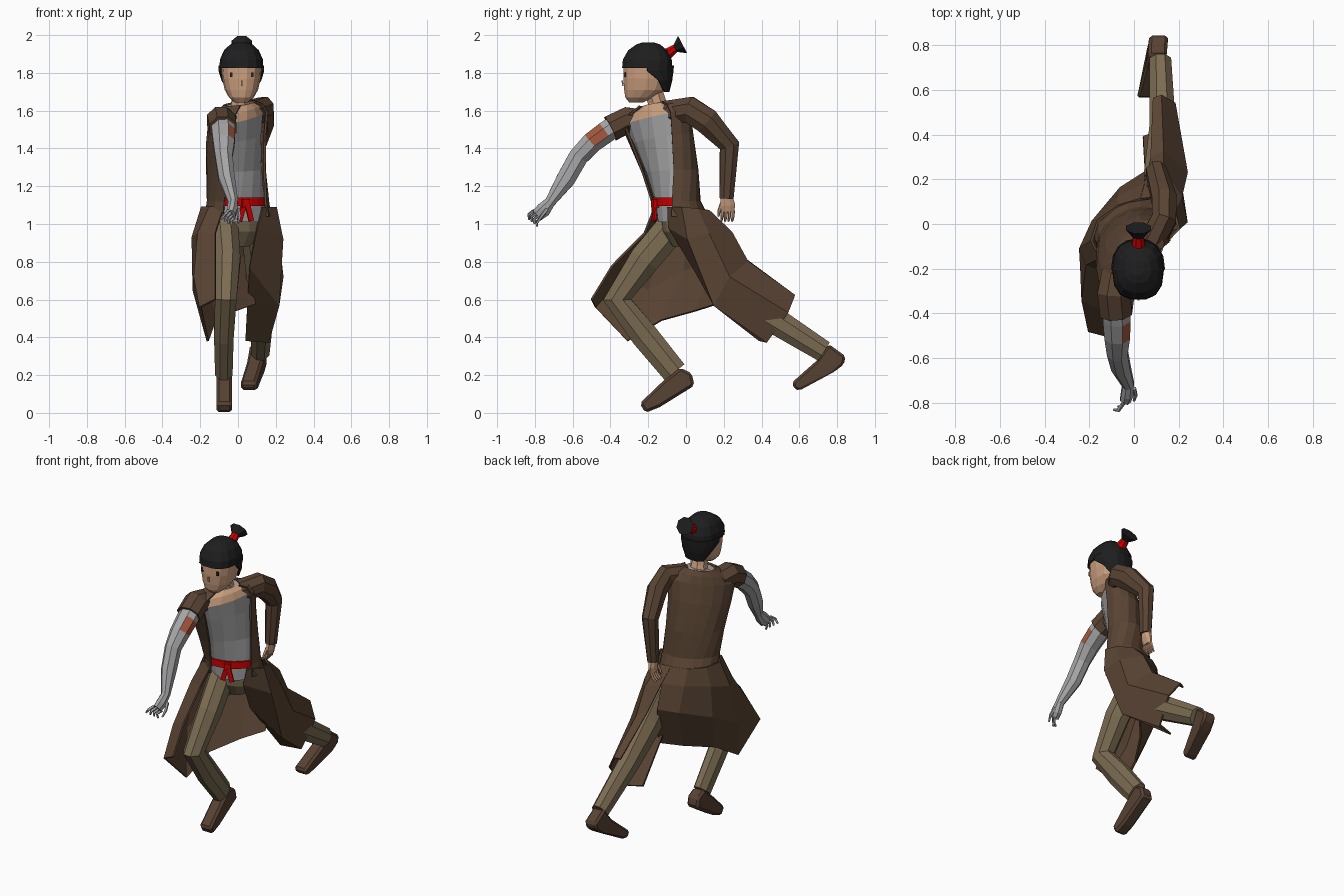
import bpy, bmesh, math
from mathutils import Vector


def material(name, rgb):
    m = bpy.data.materials.new(name)
    m.diffuse_color = (*rgb, 1)
    return m


COAT = material("coat brown", (0.100, 0.057, 0.033))
BOOT = material("boot brown", (0.095, 0.054, 0.033))
PANTS = material("olive trousers", (0.200, 0.150, 0.085))
GREY = material("grey cloth", (0.38, 0.38, 0.39))
SKIN = material("skin", (0.60, 0.35, 0.21))
HAIR = material("black hair", (0.013, 0.013, 0.014))
RED = material("red ribbon", (0.60, 0.0, 0.0))
PATCH = material("rust patch", (0.38, 0.10, 0.05))
EYE = material("dark eye", (0.03, 0.015, 0.01))


def loft(name, rings, mats, closed=True, caps=True, thick=0, rule=None):
    """Skin a list of point rings; optional caps, thickness and colour rule."""
    bm = bmesh.new()
    rows = [[bm.verts.new(p) for p in r] for r in rings]
    n = len(rows[0])
    for a, b in zip(rows, rows[1:]):
        for i in range(n if closed else n - 1):
            j = (i + 1) % n
            bm.faces.new((a[i], a[j], b[j], b[i]))
    if closed and caps:
        bm.faces.new(rows[0])
        bm.faces.new(rows[-1])
    bm.faces.index_update()
    bmesh.ops.recalc_face_normals(bm, faces=bm.faces)
    if rule:
        for f in bm.faces:
            f.material_index = rule(f)
    me = bpy.data.meshes.new(name)
    bm.to_mesh(me)
    bm.free()
    ob = bpy.data.objects.new(name, me)
    bpy.context.collection.objects.link(ob)
    for m in mats if isinstance(mats, list) else [mats]:
        me.materials.append(m)
    if thick:
        s = ob.modifiers.new("thickness", 'SOLIDIFY')
        s.thickness, s.offset = thick, 0
    return ob


def oval(z, cx, cy, a, b, twist=0, tilt=0, t0=0, t1=360, n=14, grow=0, square=1):
    """Horizontal oval turned by twist; angle 90 is its front; square < 1 is boxier."""
    tw, out = math.radians(twist), []
    steps = n if t1 - t0 == 360 else n - 1
    for i in range(n):
        t = math.radians(t0 + (t1 - t0) * i / steps)
        c, s = (math.copysign(abs(k) ** square, k) for k in (math.cos(t), math.sin(t)))
        u, v = (a + grow) * c, (b + grow) * s
        out.append((cx + u * math.cos(tw) + v * math.sin(tw),
                    cy + u * math.sin(tw) - v * math.cos(tw), z + tilt * u))
    return out


def tube(name, path, mat, n=8, rule=None):
    """Limb along points (x, y, z, half width in x, half depth)."""
    pts = [Vector(p[:3]) for p in path]
    rings = []
    for i, p in enumerate(path):
        d = Vector()
        if i:
            d += (pts[i] - pts[i - 1]).normalized()
        if i < len(pts) - 1:
            d += (pts[i + 1] - pts[i]).normalized()
        up = d.cross(Vector((1, 0, 0))).normalized()
        side = up.cross(d).normalized()
        rings.append([pts[i] + side * p[3] * math.cos(k) + up * p[4] * math.sin(k)
                      for k in [math.tau * (j + .5) / n for j in range(n)]])
    return loft(name, rings, mat, rule=rule)


def box(name, c, s, mat, rot=(0, 0, 0)):
    bpy.ops.mesh.primitive_cube_add(size=1, location=c, rotation=rot)
    ob = bpy.context.object
    ob.name, ob.scale = name, s
    ob.data.materials.append(mat)
    return ob


# Twisted torso: shirt inside with bare neckline, open coat outside
torso = [(1.01, 0, -.03, .15, .115, 22, 0), (1.12, 0, -.055, .15, .10, 25, 0),
         (1.28, -.01, -.085, .155, .105, 40, .05), (1.45, -.01, -.13, .172, .105, 50, .15),
         (1.56, 0, -.16, .19, .095, 53, .2), (1.605, .005, -.16, .15, .08, 53, .2),
         (1.635, .01, -.155, .08, .06, 53, .15)]
chest = Vector((.8, -.6, 0))
loft("shirt", [oval(*s) for s in torso], [GREY, SKIN],
     rule=lambda f: int(f.index // 14 == 5 or (f.index // 14 == 4 and f.normal.dot(chest) > .85)))
loft("coat_body", [oval(*s, t0=135, t1=402, grow=.017)
                   for s in [(1.04, 0, -.035, .158, .125, 22)] + torso[1:]], COAT,
     closed=False, thick=.012)

# Coat skirt: columns from waist to hem, slit behind the rear leg
back_panel = [
    (-.075, -.165, 1.09, -.12, -.22, .95, -.12, -.39, .78, -.12, -.50, .60),
    (-.15, -.15, 1.09, -.21, -.18, .95, -.23, -.34, .72, -.20, -.48, .56),
    (-.19, -.075, 1.09, -.24, -.11, .93, -.235, -.2, .65, -.16, -.31, .38),
    (-.16, .015, 1.08, -.185, .01, .96, -.185, -.01, .75, -.12, -.13, .49),
    (-.07, .08, 1.07, -.07, .12, .97, -.06, .16, .81, -.01, .05, .54),
    (.03, .11, 1.07, .05, .18, .98, .05, .23, .83, .09, .16, .575)]
leg_panel = [
    (.03, .11, 1.07, .05, .18, .98, .075, .29, .83, .085, .56, .615),
    (.11, .12, 1.07, .13, .24, .955, .13, .325, .80, .12, .575, .62),
    (.18, .06, 1.08, .21, .12, .95, .235, .23, .72, .18, .54, .53),
    (.2, -.02, 1.09, .235, .01, .92, .215, .15, .57, .16, .43, .375),
    (.13, -.095, 1.09, .10, -.09, .98, .06, .04, .77, .04, .39, .385)]
for name, cols in (("coat_back", back_panel), ("coat_leg", leg_panel)):
    loft(name, [[c[k:k + 3] for c in cols] for k in (0, 3, 6, 9)], COAT,
         closed=False, thick=.012)

# Red sash and bow
loft("sash", [oval(z, 0, -.055, .157, .107, 25, t0=38, t1=135, n=8) for z in (1.095, 1.14)],
     RED, closed=False, thick=.012)
box("bow_knot", (.04, -.165, 1.11), (.04, .03, .045), RED, (0, 0, .4))
for i, (x, a) in enumerate(((.02, .3), (.06, -.25))):
    box(f"bow_tail_{i}", (x, -.168, 1.06), (.028, .012, .09), RED, (0, a, .4))

# Trousers
loft("trouser_hips", [oval(.88, 0, -.01, .06, .06, 15), oval(.96, 0, -.02, .14, .10, 18),
                      oval(1.06, 0, -.03, .135, .10, 20)], PANTS)
tube("front_leg", [(-.07, -.06, 1.0, .075, .09), (-.055, -.22, .81, .073, .088),
                   (-.065, -.365, .60, .062, .08), (-.075, -.22, .41, .056, .078),
                   (-.075, -.06, .215, .05, .072)], PANTS)
tube("rear_leg", [(.085, .04, .96, .07, .09), (.12, .21, .72, .08, .10),
                  (.128, .42, .52, .064, .08), (.118, .73, .325, .052, .062)], PANTS)


# Boots: side profile given width, then bevelled
def boot(name, profile, centre):
    rings = [[(centre(y) + s * .042, y, z) for y, z in profile] for s in (-1, 1)]
    b = loft(name, rings, BOOT).modifiers.new("bevel", 'BEVEL')
    b.width, b.segments = .014, 1


boot("front_boot", [(-.215, 0), (-.245, .05), (-.12, .17), (-.03, .24), (.03, .21),
                    (.045, .145), (-.14, .03)], lambda y: -.073)
boot("rear_boot", [(.575, .125), (.56, .16), (.69, .275), (.755, .365), (.845, .30),
                   (.835, .255), (.78, .215), (.6, .118)],
     lambda y: .055 + .055 * min(1, (y - .57) / .2))

# Arms and sleeves; the patch colours two facets of the front arm
tube("front_sleeve", [(-.07, -.22, 1.54, .08, .07), (-.09, -.31, 1.55, .08, .075),
                      (-.08, -.40, 1.505, .078, .075)], COAT)
tube("front_arm", [(-.08, -.375, 1.52, .066, .06), (-.077, -.425, 1.485, .067, .062),
                   (-.075, -.50, 1.43, .062, .06), (-.075, -.57, 1.355, .05, .056),
                   (-.06, -.635, 1.24, .046, .054), (-.025, -.72, 1.115, .028, .03)],
     [GREY, PATCH],
     rule=lambda f: int(f.index // 8 == 1 and f.normal.x > .55 and f.normal.z > -.3))
tube("rear_sleeve", [(.07, -.09, 1.59, .06, .07), (.135, .02, 1.605, .06, .075),
                     (.135, .11, 1.545, .06, .075), (.10, .23, 1.415, .05, .058),
                     (.09, .215, 1.135, .035, .04)], COAT)

# Hands
tube("front_palm", [(-.025, -.712, 1.125, .026, .028), (-.03, -.755, 1.075, .03, .042),
                    (-.038, -.785, 1.048, .026, .036)], GREY)
tube("rear_palm", [(.09, .215, 1.15, .024, .032), (.085, .22, 1.10, .02, .044),
                   (.08, .222, 1.065, .014, .036)], SKIN)
for i in range(4):
    x, y, z = -.05 + .01 * i, -.805 + .014 * i, 1.07 - .012 * i
    tube(f"front_finger_{i}", [(x, y, z, .01, .01), (x - .02, y - .028, z - .02, .009, .009),
                               (x - .04 + .01 * i, y - .025, z - .045, .006, .006)], GREY, n=5)
    y = .192 + .019 * i
    tube(f"rear_finger_{i}", [(.08, y, 1.07, .009, .01), (.07, y, 1.04, .008, .009),
                              (.05, y - .005, 1.015, .006, .006)], SKIN, n=5)
tube("front_thumb", [(0, -.735, 1.08, .011, .011), (.008, -.765, 1.04, .009, .009),
                     (0, -.79, 1.005, .006, .006)], GREY, n=5)
tube("rear_thumb", [(.08, .19, 1.11, .011, .011), (.07, .175, 1.07, .009, .009),
                    (.06, .172, 1.04, .006, .006)], SKIN, n=5)

# Neck and head
tube("neck", [(.01, -.14, 1.57, .07, .065), (.015, -.155, 1.65, .052, .052),
              (.018, -.18, 1.73, .052, .052)], SKIN)
loft("face", [oval(*s, square=.85) for s in (
    (1.643, .018, -.265, .035, .036), (1.67, .018, -.245, .066, .078),
    (1.71, .018, -.218, .088, .112), (1.77, .018, -.208, .102, .126),
    (1.83, .018, -.205, .107, .128), (1.90, .018, -.205, .09, .11))], SKIN)
box("nose", (.02, -.336, 1.745), (.01, .007, .03), SKIN, (.15, 0, 0))
for x in (-.035, .075):
    box("eye", (x, -.322, 1.79), (.014, .009, .026), EYE)

# Hair: cap, back locks, red tie and topknot
loft("hair_cap", [oval(*s, square=.8) for s in (
    (1.825, .018, -.205, .116, .136), (1.87, .018, -.205, .114, .132),
    (1.92, .018, -.203, .092, .105), (1.95, .018, -.2, .06, .065),
    (1.962, .018, -.2, .025, .03))], HAIR)
loft("hair_back", [oval(*s, t0=188 + d, t1=352 - d, n=9, square=.85) for s, d in (
    ((1.70, .018, -.17, .08, .075), 35), ((1.76, .018, -.195, .105, .115), 14),
    ((1.81, .018, -.205, .114, .132), -8), ((1.84, .018, -.205, .114, .134), -8))],
     HAIR, closed=False, thick=.014)
tube("hair_tie", [(.02, -.12, 1.885, .038, .036), (.02, -.05, 1.935, .024, .022)], RED)
tube("topknot", [(.02, -.06, 1.928, .024, .02), (.02, -.018, 1.95, .06, .056)], HAIR)
